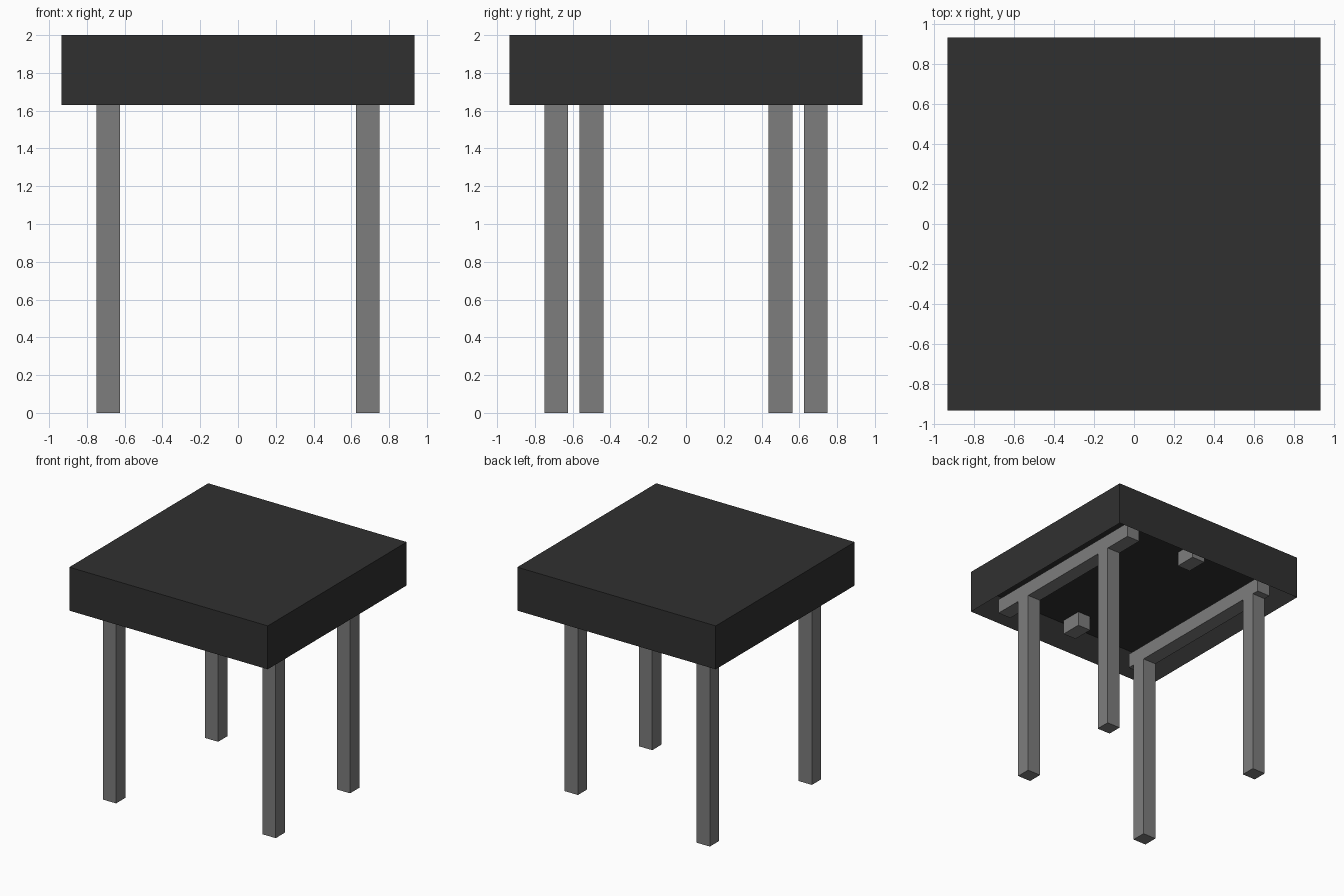
import bpy, bmesh
from mathutils import Vector

if "Cube" in bpy.data.objects:
    bpy.data.objects.remove(bpy.data.objects["Cube"])


def material(name, value):
    m = bpy.data.materials.new(name)
    m.diffuse_color = (value, value, value, 1)
    m.use_nodes = True
    m.node_tree.nodes["Principled BSDF"].inputs["Base Color"].default_value = m.diffuse_color
    return m


BLACK = material("charcoal", 0.030)
GREY = material("mid_grey", 0.205)


def finish(name, bm, mat):
    me = bpy.data.meshes.new(name)
    bmesh.ops.recalc_face_normals(bm, faces=bm.faces)
    bm.to_mesh(me)
    bm.free()
    me.materials.append(mat)
    ob = bpy.data.objects.new(name, me)
    bpy.context.collection.objects.link(ob)


def box_mesh(lo, hi):
    lo, hi = Vector(lo), Vector(hi)
    bm = bmesh.new()
    bmesh.ops.create_cube(bm, size=1)
    for v in bm.verts:
        v.co = (lo + hi) / 2 + v.co * (hi - lo)
    return bm


def box(name, lo, hi, mat):
    finish(name, box_mesh(lo, hi), mat)


HALF, WALL = 0.935, 0.125          # top half width and rim thickness
UNDER, CEIL, TOP = 1.63, 1.815, 2.0
INNER = HALF - WALL

# Table top: a thick slab hollowed from below, leaving a rim
bm = box_mesh((-HALF, -HALF, UNDER), (HALF, HALF, TOP))
bottom = min(bm.faces, key=lambda f: f.calc_center_median().z)
bmesh.ops.inset_region(bm, faces=[bottom], thickness=WALL)
for v in bottom.verts:
    v.co.z = CEIL
finish("table_top", bm, BLACK)

# Rails under the top with a pair of legs each; the left pair stands wider
for side, sx, leg_y in (("left", -1, 0.687), ("right", 1, 0.5)):
    x0, x1 = sx * 0.687 - 0.0625, sx * 0.687 + 0.0625
    box(side + "_rail", (x0, -INNER, UNDER), (x1, INNER, UNDER + 0.125), GREY)
    for end, sy in (("front", -1), ("back", 1)):
        y = sy * leg_y
        box(f"{end}_{side}_leg", (x0, y - 0.0625, 0), (x1, y + 0.0625, UNDER), GREY)

# Small blocks inside the front and back rims
for end, sy in (("front", -1), ("back", 1)):
    ys = sorted((sy * 0.625, sy * INNER))
    box(end + "_block", (-0.0625, ys[0], CEIL - 0.125), (0.0625, ys[1], CEIL), GREY)
